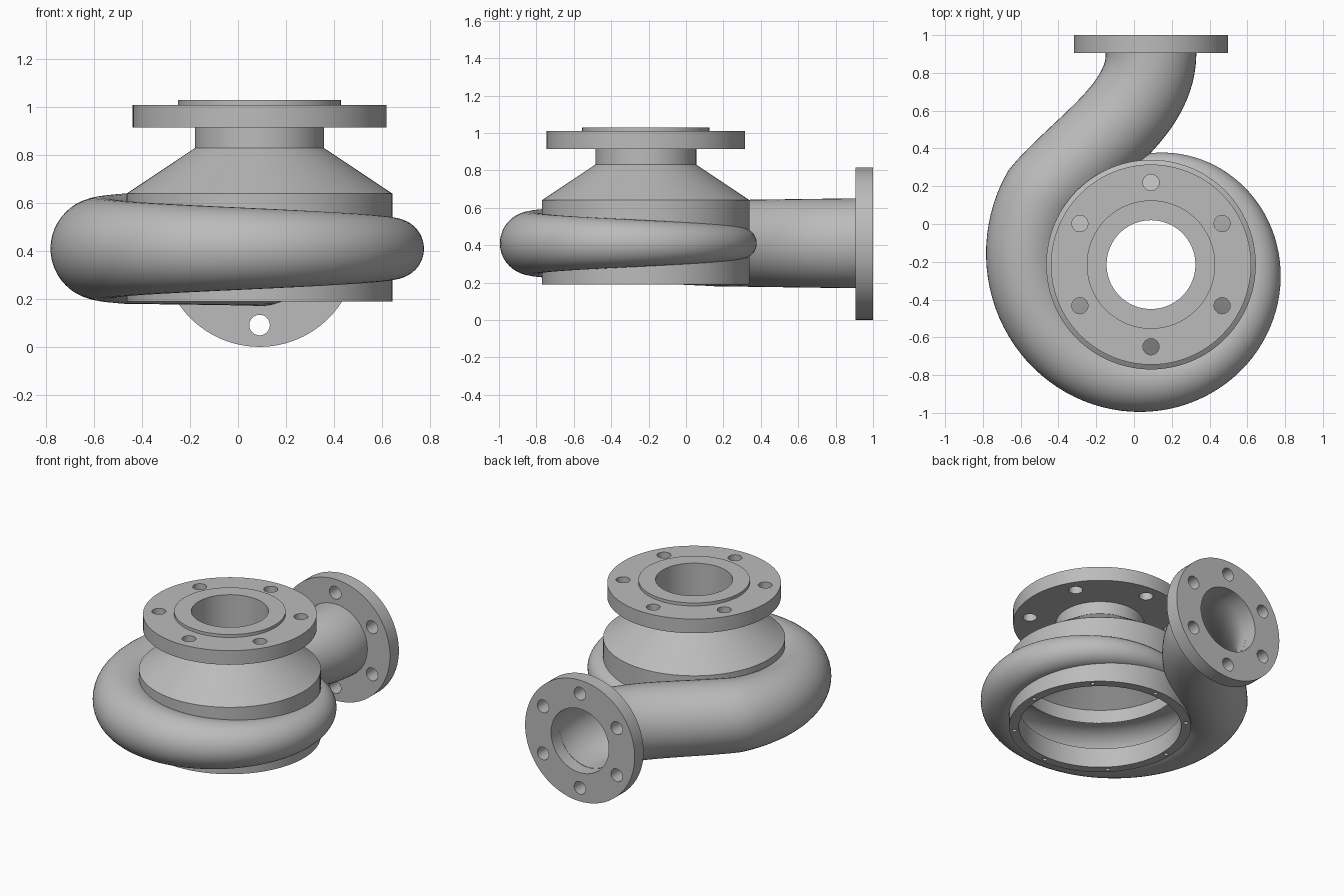
import bpy, bmesh
from math import cos, sin, tau, radians
from mathutils import Vector

if "Cube" in bpy.data.objects:
    bpy.data.objects.remove(bpy.data.objects["Cube"], do_unlink=True)

X, Y, Z = Vector((1, 0, 0)), Vector((0, 1, 0)), Vector((0, 0, 1))
AXIS = Vector((0.09, -0.215, 0))      # vertical pump axis
MID = 0.41                            # height of the scroll centre line
WALL = 0.025

metal = bpy.data.materials.new("cast_metal_grey")
metal.use_nodes = True
metal.diffuse_color = (0.5, 0.5, 0.5, 1)
metal.node_tree.nodes["Principled BSDF"].inputs["Base Color"].default_value = (0.5, 0.5, 0.5, 1)


def ring(centre, u, v, r, n):
    return [centre + r * (cos(tau * i / n) * u + sin(tau * i / n) * v) for i in range(n)]


def solid(name, lofts):
    """Skin each list of rings into a closed solid; all solids share one object."""
    bm = bmesh.new()
    for rings in lofts:
        loops = [[bm.verts.new(p) for p in points] for points in rings]
        n = len(loops[0])
        for a, b in zip(loops, loops[1:]):
            for i in range(n):
                j = (i + 1) % n
                bm.faces.new((a[i], a[j], b[j], b[i]))
        bm.faces.new(loops[0][::-1])
        bm.faces.new(loops[-1])
    bmesh.ops.recalc_face_normals(bm, faces=bm.faces)
    mesh = bpy.data.meshes.new(name)
    bm.to_mesh(mesh)
    bm.free()
    mesh.materials.append(metal)
    obj = bpy.data.objects.new(name, mesh)
    bpy.context.collection.objects.link(obj)
    return obj


def lathe(profile, n=96):
    return [ring(AXIS + Z * z, X, Y, r, n) for r, z in profile]


def rod(start, end, u, v, r, n=24):
    return [ring(start, u, v, r, n), ring(end, u, v, r, n)]


def combine(target, tool, operation):
    """Apply one boolean and remove the tool."""
    mod = target.modifiers.new("cut", "BOOLEAN")
    mod.operation, mod.object = operation, tool
    mod.solver, mod.use_self = "EXACT", True
    bpy.context.view_layer.update()
    graph = bpy.context.evaluated_depsgraph_get()
    mesh = bpy.data.meshes.new_from_object(target.evaluated_get(graph))
    target.modifiers.clear()
    target.data = mesh
    bpy.data.objects.remove(tool, do_unlink=True)


def scroll(first, end_y, inset):
    """Spiral pipe that grows around the axis, then bends out to the outlet."""
    path = []
    steps = 84
    for i in range(steps):
        deg = first + (-213 - first) * i / steps
        swept = 90 - deg
        r = 0.078 + 0.0005 * swept
        reach = 0.59 + 0.00104 * swept - r
        a = radians(deg)
        path.append((AXIS + Vector((cos(a), sin(a), 0)) * reach, r))
    p = [Vector(c) for c in ((-0.476, 0.153, 0), (-0.26, 0.40, 0), (0.09, 0.60, 0), (0.09, 0.90, 0))]
    for i in range(29):
        t = i / 28
        s = 1 - t
        c = s**3 * p[0] + 3 * s * s * t * p[1] + 3 * s * t * t * p[2] + t**3 * p[3]
        path.append((c, 0.23 + 0.01 * t))
    path.append((Vector((0.09, end_y, 0)), 0.24))
    rings = []
    for i, (c, r) in enumerate(path):
        along = path[min(i + 1, len(path) - 1)][0] - path[max(i - 1, 0)][0]
        side = along.normalized().cross(Z)
        rings.append(ring(c + Z * MID, side, Z, r - inset, 48))
    return rings


def polar(count, radius, u, v, start=0.0):
    return [radius * (cos(a) * u + sin(a) * v)
            for a in (start + tau * i / count for i in range(count))]


# Casing: drum, cone and neck joined to the scroll, then hollowed
casing = solid("pump_casing", [lathe([(0.555, 0.19), (0.555, 0.64), (0.27, 0.83), (0.27, 0.92)])])
combine(casing, solid("scroll_outer", [scroll(97, 0.91, 0)]), "UNION")
combine(casing, solid("chamber_cutter",
        [lathe([(0.495, 0.1), (0.495, 0.59), (0.235, 0.78), (0.235, 1.1)])]), "DIFFERENCE")
combine(casing, solid("scroll_cutter", [scroll(82, 1.05, WALL)]), "DIFFERENCE")

# Small blind screw holes in the bottom rim
screws = [rod(AXIS + o + Z * 0.15, AXIS + o + Z * 0.27, X, Y, 0.013, 16)
          for o in polar(8, 0.525, X, Y)]
combine(casing, solid("screw_cutter", screws), "DIFFERENCE")

# Inlet flange with raised face, bore and bolt holes
inlet = solid("inlet_flange", [lathe([(0.53, 0.915), (0.53, 1.01), (0.34, 1.01), (0.34, 1.03)])])
holes = [rod(AXIS + o + Z * 0.88, AXIS + o + Z * 1.06, X, Y, 0.043)
         for o in polar(6, 0.435, X, Y, tau / 4)]
holes.append(lathe([(0.235, 0.88), (0.235, 1.1)]))
combine(inlet, solid("inlet_cutter", holes), "DIFFERENCE")

# Outlet flange with bore and bolt holes
hub = Vector((0.09, 0, MID - 0.002))
outlet = solid("outlet_flange", [rod(hub + Y * 0.905, hub + Y, X, Z, 0.408, 96)])
holes = [rod(hub + o + Y * 0.87, hub + o + Y * 1.05, X, Z, 0.043)
         for o in polar(6, 0.317, X, Z, tau / 4)]
holes.append(rod(hub + Y * 0.87, hub + Y * 1.05, X, Z, 0.24 - WALL, 48))
combine(outlet, solid("outlet_cutter", holes), "DIFFERENCE")

# Smooth curved walls, keep machined edges crisp
for obj in (casing, inlet, outlet):
    bpy.ops.object.select_all(action="DESELECT")
    obj.select_set(True)
    bpy.context.view_layer.objects.active = obj
    bpy.ops.object.shade_smooth_by_angle(angle=radians(30))
